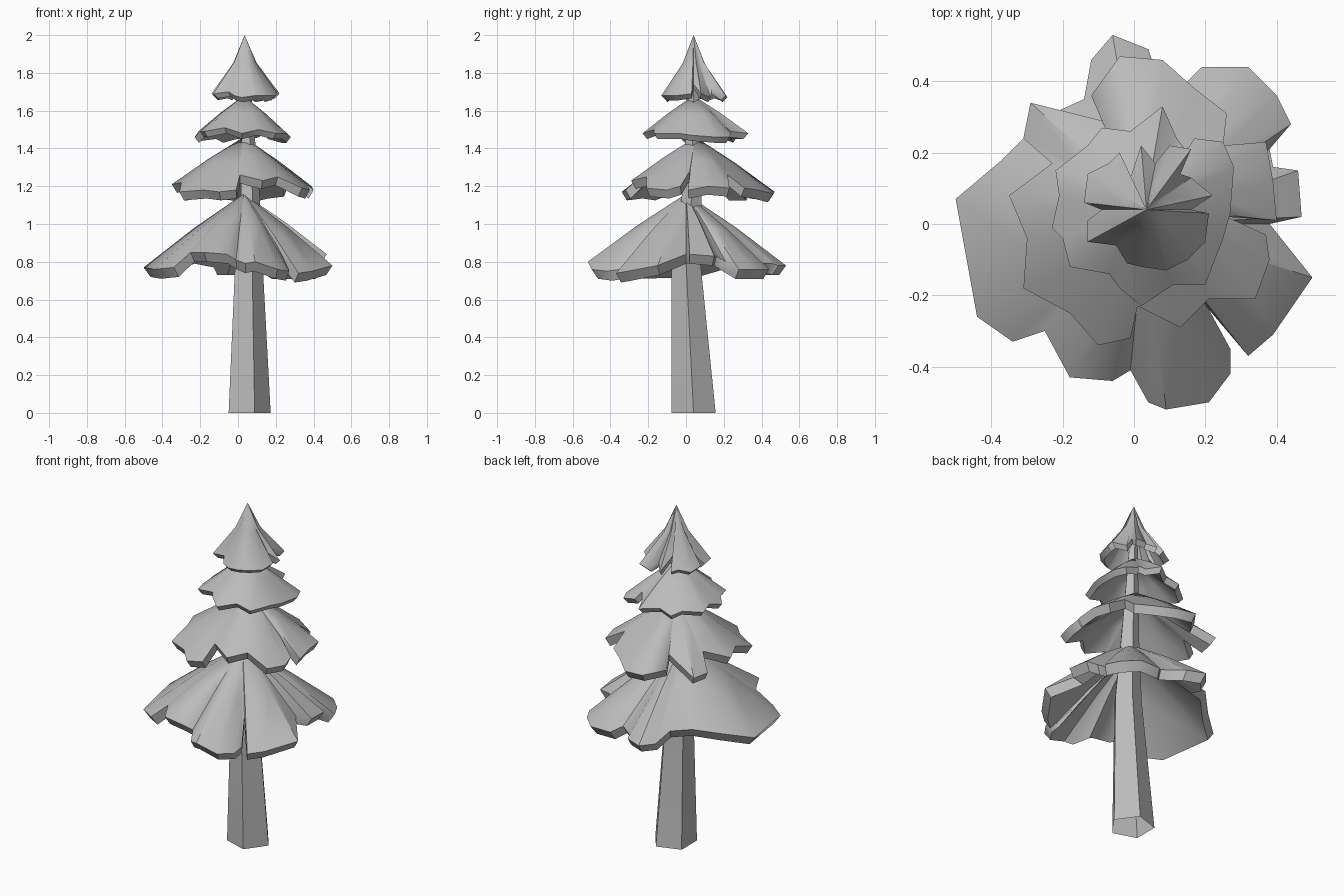
import bpy
import bmesh
import math

old_cube = bpy.data.objects.get("Cube")
if old_cube:
    bpy.data.objects.remove(old_cube, do_unlink=True)


def make_material(name, color):
    material = bpy.data.materials.new(name)
    material.use_nodes = True
    material.diffuse_color = color
    shader = next(n for n in material.node_tree.nodes if n.type == "BSDF_PRINCIPLED")
    shader.inputs["Base Color"].default_value = color
    return material


grey = make_material("plain grey", (0.5, 0.5, 0.5, 1))


def finish(name, bm, smooth_angle):
    """Turn a bmesh into a shaded object."""
    bmesh.ops.recalc_face_normals(bm, faces=bm.faces)
    mesh = bpy.data.meshes.new(name)
    bm.to_mesh(mesh)
    bm.free()
    mesh.materials.append(grey)
    obj = bpy.data.objects.new(name, mesh)
    bpy.context.collection.objects.link(obj)
    bpy.ops.object.select_all(action="DESELECT")
    obj.select_set(True)
    bpy.context.view_layer.objects.active = obj
    bpy.ops.object.shade_smooth_by_angle(angle=math.radians(smooth_angle))
    return obj


def bridge(bm, lower, upper):
    """Join two closed rings of equal length with quads."""
    count = len(lower)
    for i in range(count):
        j = (i + 1) % count
        bm.faces.new((lower[i], lower[j], upper[j], upper[i]))


def fan(bm, ring, tip):
    """Close a ring to a single point."""
    for i, vert in enumerate(ring):
        bm.faces.new((vert, ring[(i + 1) % len(ring)], tip))


def build_trunk(name, sections, sides=5):
    """Open-ended tapering tube."""
    bm = bmesh.new()
    rings = []
    for x, y, z, radius in sections:
        ring = []
        for i in range(sides):
            angle = math.tau * i / sides
            ring.append(bm.verts.new((x + radius * math.cos(angle),
                                      y + radius * math.sin(angle), z)))
        rings.append(ring)
    for lower, upper in zip(rings, rings[1:]):
        bridge(bm, lower, upper)
    return finish(name, bm, 20)


def build_tier(name, apex, base, thickness, shrink, outline, waist=(0.5, 0.47)):
    """Ragged hollow cone: each rim point is x, y and height above base, in hundredths."""
    bm = bmesh.new()
    ax, ay, az = apex
    waist_radius, waist_drop = waist

    def shell(scale, lowered):
        tip = bm.verts.new((ax, ay, az - lowered))
        middle, rim = [], []
        for px, py, height in outline:
            dx, dy = (px / 100 - ax) * scale, (py / 100 - ay) * scale
            drop = az - base - height / 100
            for ring, along, down in ((middle, waist_radius, waist_drop), (rim, 1, 1)):
                ring.append(bm.verts.new((ax + dx * along, ay + dy * along,
                                          az - drop * down - lowered)))
        fan(bm, middle, tip)
        bridge(bm, rim, middle)
        return rim

    outer_rim = shell(1, 0)
    inner_rim = shell(shrink, thickness)
    bridge(bm, inner_rim, outer_rim)
    return finish(name, bm, 42)


# Trunk: leaning five-sided taper
build_trunk("trunk", [
    (0.05, 0.04, 0, 0.123),
    (0.05, 0, 0.8, 0.08),
    (0.06, 0.03, 1.15, 0.055),
    (0.04, 0.04, 1.75, 0.025),
])

# Foliage tiers, from the lowest to the top
build_tier("lowest_branches", (0.03, 0, 1.16), 0.7, 0.05, 0.93, [
    (38, 0, 14), (47, 2, 14), (46, 15, 13), (39, 16, 13), (38, 21, 10), (44, 28, 6),
    (40, 36, 6), (32, 44, 6), (19, 44, 6), (14, 39, 9), (5, 46, 9), (4, 49, 8),
    (-6, 53, 8), (-12, 46, 8), (-14, 35, 12), (-25, 30, 14), (-37, 18, 10),
    (-50, 7, 7), (-44, -26, 6), (-34, -33, 7), (-25, -30, 15), (-18, -43, 15),
    (-6, -44, 14), (-1, -41, 11), (4, -50, 9), (9, -52, 10), (21, -50, 6),
    (27, -42, 5), (27, -35, 6), (21, -24, 18), (32, -37, 4), (39, -31, 5),
    (50, -15, 8),
])

build_tier("lower_branches", (0.03, 0.05, 1.46), 1.1, 0.045, 0.93, [
    (26, 2, 18), (40, 1, 8), (39, 12, 10), (37, 23, 9), (25, 22, 16), (26, 31, 9),
    (17, 38, 8), (8, 46, 6), (-4, 47, 7), (-12, 36, 8), (-9, 29, 14), (-29, 34, 7),
    (-31, 24, 7), (-23, 17, 15), (-35, 8, 11), (-30, -4, 12), (-31, -18, 7),
    (-18, -25, 8), (-10, -34, 7), (-1, -32, 8), (1, -23, 16), (13, -29, 13),
    (21, -21, 15), (34, -21, 9), (38, -10, 8), (37, -3, 10),
])

build_tier("upper_branches", (0.03, 0.04, 1.68), 1.4, 0.03, 0.91, [
    (27, 3, 7), (28, 16, 6), (25, 23, 6), (17, 24, 8), (15, 20, 12), (12, 24, 9),
    (8, 33, 8), (-1, 26, 8), (-9, 27, 6), (-13, 22, 8), (-22, 15, 7), (-21, 8, 9),
    (-23, -1, 6), (-20, -4, 9), (-18, -12, 9), (-7, -14, 11), (-4, -18, 10),
    (2, -23, 8), (11, -17, 10), (20, -17, 8), (25, -4, 8),
])

build_tier("treetop", (0.035, 0.04, 2), 1.6, 0.025, 0.86, [
    (16, 4, 14), (22, 8, 9), (16, 13, 7), (13, 14, 12), (16, 21, 8), (10, 22, 7),
    (6, 17, 10), (2, 22, 7), (-1, 13, 15), (-4, 20, 8), (-7, 17, 9), (-13, 14, 8),
    (-14, 6, 9), (-9, 4, 13), (-13, 1, 8), (-13, -5, 9), (-5, -6, 10), (-2, -11, 8),
    (2, -12, 7), (9, -13, 8), (15, -10, 8), (20, -5, 8), (21, 3, 9),
], waist=(0.34, 0.47))
